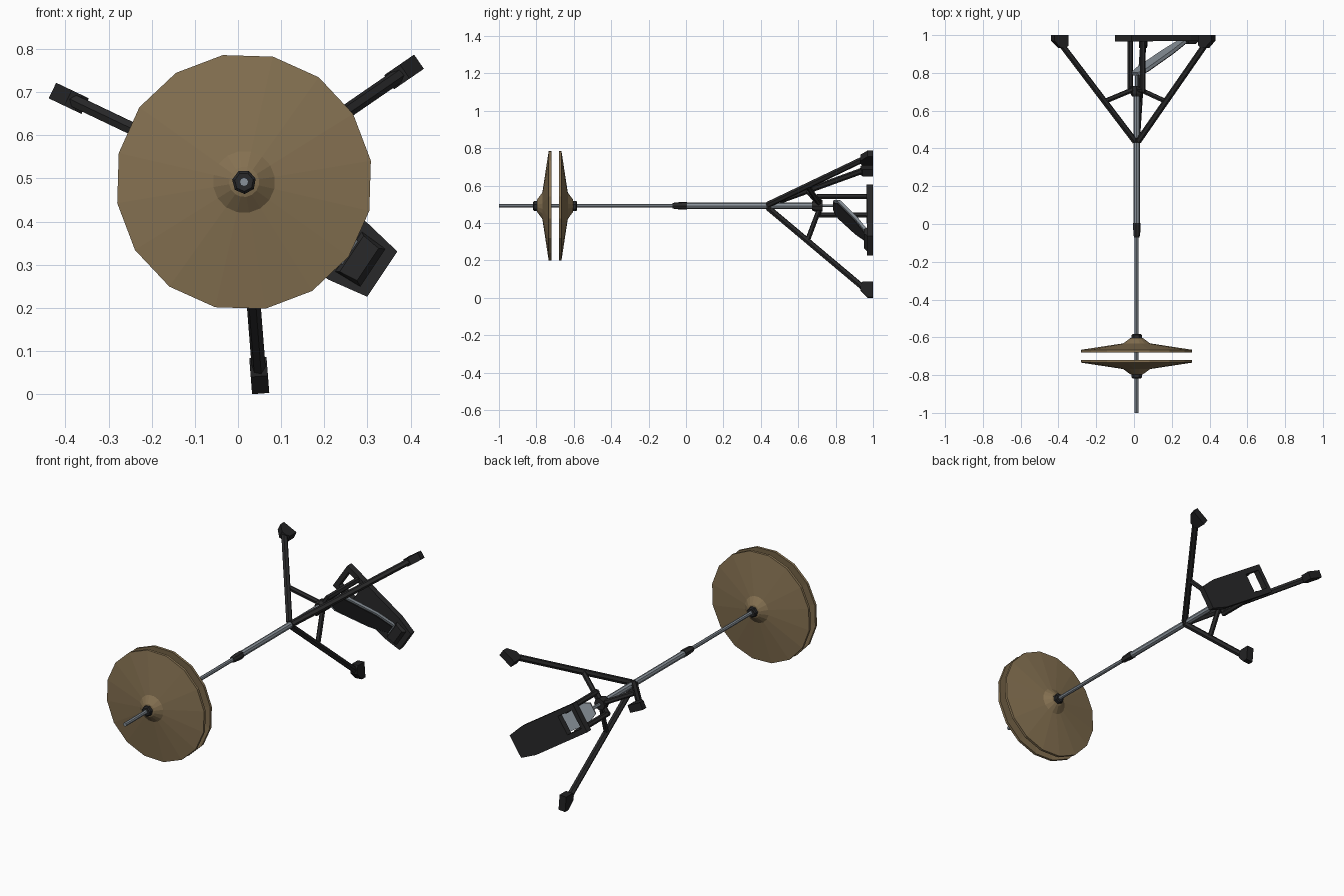
import bpy, bmesh, math
from mathutils import Vector

if "Cube" in bpy.data.objects:
    bpy.data.objects.remove(bpy.data.objects["Cube"])

CX, CZ = 0.014, 0.492            # stand axis runs along y at this x, z


def material(name, rgb):
    m = bpy.data.materials.new(name)
    m.diffuse_color = (*rgb, 1)
    m.use_nodes = True
    m.node_tree.nodes["Principled BSDF"].inputs["Base Color"].default_value = m.diffuse_color
    return m


BRASS = material("brass", (0.235, 0.165, 0.083))
BLACK = material("black metal", (0.022, 0.022, 0.023))
STEEL = material("steel", (0.25, 0.285, 0.32))
PAD = material("rubber pad", (0.016, 0.016, 0.017))


def at(angle, r, y, v=0.0):
    """Point at radius r along a direction around the axis, v sideways."""
    a = math.radians(angle)
    return Vector((CX + r * math.cos(a) - v * math.sin(a), y,
                   CZ + r * math.sin(a) + v * math.cos(a)))


def finish(bm, name, mat):
    bmesh.ops.recalc_face_normals(bm, faces=bm.faces)
    me = bpy.data.meshes.new(name)
    bm.to_mesh(me)
    bm.free()
    me.materials.append(mat)
    ob = bpy.data.objects.new(name, me)
    bpy.context.collection.objects.link(ob)
    return ob


def hull(name, pts, mat):
    bm = bmesh.new()
    for p in pts:
        bm.verts.new(p)
    bmesh.ops.convex_hull(bm, input=bm.verts[:])
    bmesh.ops.dissolve_limit(bm, angle_limit=0.01, verts=bm.verts[:], edges=bm.edges[:])
    return finish(bm, name, mat)


def lathe(name, profile, sides, mat, turn=0.0, closed=False):
    """Turn a (radius, y) profile around the stand axis."""
    bm = bmesh.new()
    rings = [[bm.verts.new(at(turn + 360 * i / sides, r, y)) for i in range(sides)]
             for r, y in profile]
    pairs = list(zip(rings, rings[1:]))
    if closed:
        pairs.append((rings[-1], rings[0]))
    else:
        bm.faces.new(rings[0])
        bm.faces.new(rings[-1])
    for a, b in pairs:
        for i in range(sides):
            j = (i + 1) % sides
            bm.faces.new((a[i], a[j], b[j], b[i]))
    return finish(bm, name, mat)


def bar(name, p, q, r, mat, sides=6):
    d = (q - p).normalized()
    s = d.cross(Vector((0.13, 0.3, 0.94))).normalized()
    t = d.cross(s)
    pts = []
    for i in range(sides):
        a = 2 * math.pi * i / sides
        o = (s * math.cos(a) + t * math.sin(a)) * r
        pts += [p + o, q + o]
    return hull(name, pts, mat)


# Rod, tube and clamps along the axis
lathe("pull_rod", [(0.0105, -1.0), (0.0105, 0.02)], 8, STEEL)
lathe("main_tube", [(0.0165, -0.01), (0.0165, 0.72)], 8, STEEL)
lathe("height_clamp", [(0.014, -0.072), (0.018, -0.06), (0.021, -0.015), (0.021, 0.005)], 7, BLACK)
lathe("leg_hub", [(0.021, 0.43), (0.021, 0.455)], 8, BLACK)
lathe("brace_collar", [(0.024, 0.675), (0.032, 0.69), (0.032, 0.73)], 8, BLACK)
lathe("lower_rod", [(0.009, 0.72), (0.009, 0.80)], 6, STEEL)

# Pair of cymbals mirrored about y = -0.70, each with a nut
cymbal = [(0.015, -0.80), (0.035, -0.795), (0.072, -0.768), (0.298, -0.734),
          (0.298, -0.720), (0.072, -0.753), (0.015, -0.784)]
nut = [(0.022, -0.818), (0.028, -0.812), (0.028, -0.79)]
for name, f in (("top", lambda y: y), ("bottom", lambda y: -1.40 - y)):
    lathe(name + "_cymbal", [(r, f(y)) for r, y in cymbal], 16, BRASS, 9.5, True)
    lathe(name + "_nut", [(r, f(y)) for r, y in nut], 7, BLACK, 15)

# Three legs with braces and rubber feet
foot = [(0.425, 0.932), (0.452, 0.932), (0.492, 0.97), (0.492, 1.0), (0.408, 1.0), (0.408, 0.945)]
for i in range(3):
    a = -85.5 + 120 * i
    bar(f"leg_{i}", at(a, 0.010, 0.438), at(a, 0.437, 0.945), 0.0165, BLACK)
    bar(f"brace_{i}", at(a, 0.02, 0.712), at(a, 0.185, 0.65), 0.0135, BLACK)
    hull(f"foot_{i}", [at(a, r, y, v) for r, y in foot for v in (-0.02, 0.02)], PAD)

# Pedal frame: posts, cross bars and base plate
P = -33.7
for s in (-1, 1):
    bar(f"pedal_post_{s}", at(P, 0, 0.70, s * 0.06), at(P, 0, 0.98, s * 0.06), 0.0145, BLACK)
    hull(f"base_side_{s}", [at(P, u, y, s * v) for u in (-0.08, 0.05)
                            for y in (0.965, 1.0) for v in (0.052, 0.08)], BLACK)
bar("post_cross_bar", at(P, 0, 0.71, -0.066), at(P, 0, 0.71, 0.066), 0.0145, BLACK)
hull("base_end", [at(P, u, y, v) for u in (-0.085, -0.06)
                  for y in (0.965, 1.0) for v in (-0.08, 0.08)], BLACK)
plate = [(0.04, 0.08), (0.288, 0.08), (0.385, 0.063)]
hull("base_plate", [at(P, u, y, s * v) for u, v in plate
                    for y in (0.968, 1.0) for s in (-1, 1)], BLACK)
hull("heel_block", [at(P, u, y, s * v) for u, y, v in
                    ((0.30, 0.952, 0.05), (0.345, 0.952, 0.045),
                     (0.29, 0.97, 0.056), (0.36, 0.97, 0.053)) for s in (-1, 1)], BLACK)


# Sloped footboard with inset rubber pad
def board(name, outline, low, high, mat):
    d = Vector((0.32, 0.185)).normalized()       # slope in (radial, y)
    n = Vector((d.y, -d.x))
    pts = []
    for s, v in outline:
        for h in (low, high):
            c = Vector((-0.01, 0.795)) + d * s + n * h
            pts += [at(P, c.x, c.y, v), at(P, c.x, c.y, -v)]
    hull(name, pts, mat)


board("footboard", [(0.0, 0.03), (0.05, 0.055), (0.24, 0.05), (0.36, 0.03)], -0.007, 0.011, STEEL)
board("footboard_pad", [(0.012, 0.024), (0.055, 0.045), (0.235, 0.041), (0.34, 0.024)], 0.010, 0.017, PAD)
